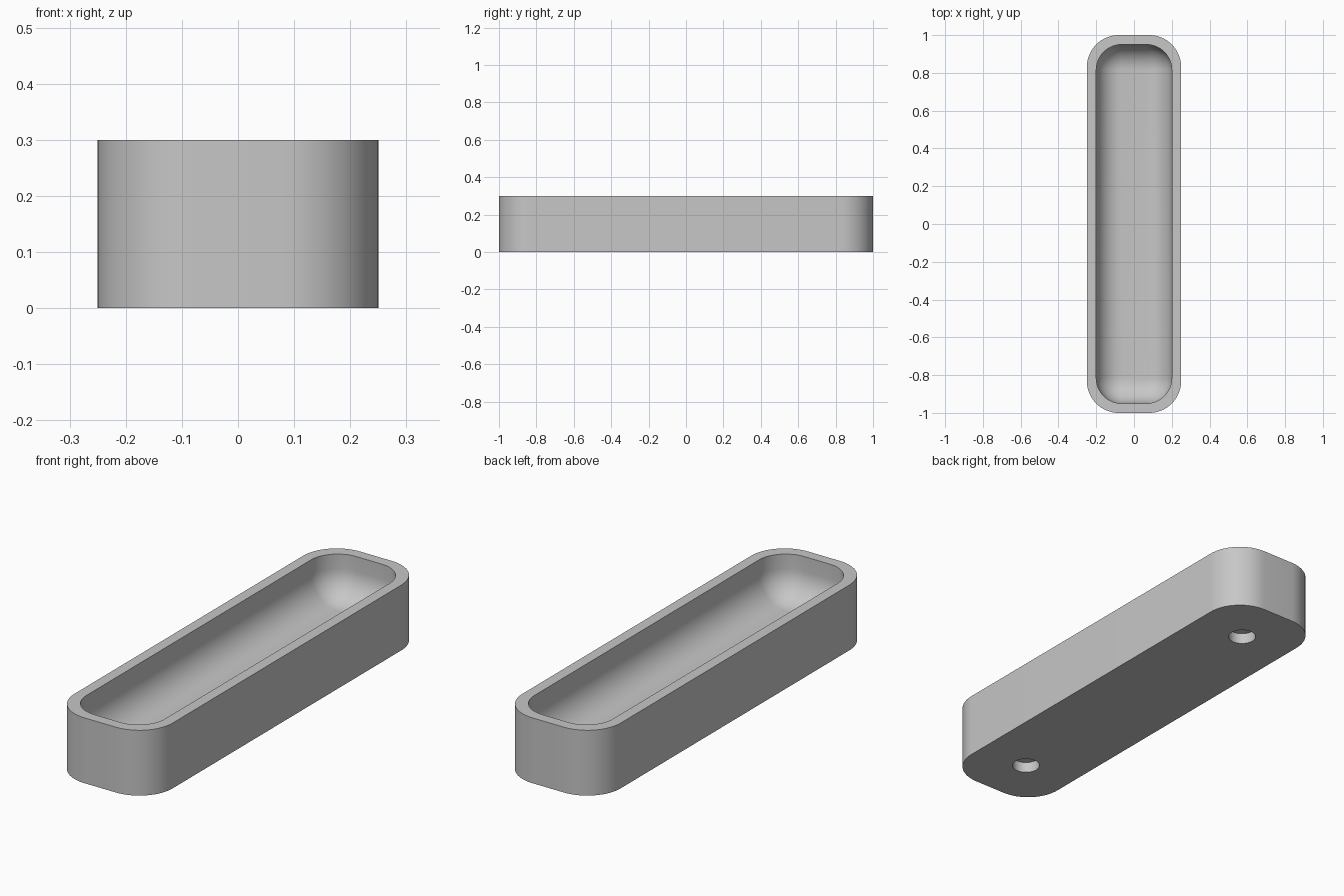
import bpy, bmesh, math

if "Cube" in bpy.data.objects:
    bpy.data.objects.remove(bpy.data.objects["Cube"])

HALF_X, HALF_Y, HEIGHT = 0.25, 1.0, 0.3
WALL, FLOOR = 0.05, 0.1
OUTER_R, INNER_R, FILLET_R = 0.17, 0.135, 0.133
HOLE_Y, HOLE_R, HOLE_DEPTH = 0.75, 0.06, 0.05
SEG = 16

grey = bpy.data.materials.new("grey")
grey.diffuse_color = (0.57, 0.57, 0.57, 1)
grey.use_nodes = True
grey.node_tree.nodes["Principled BSDF"].inputs["Base Color"].default_value = grey.diffuse_color


def ring(bm, inset, radius, z):
    """Rounded rectangle of vertices, inset from the outer walls."""
    cx, cy = HALF_X - inset - radius, HALF_Y - inset - radius
    verts = []
    for k, (sx, sy) in enumerate([(1, 1), (-1, 1), (-1, -1), (1, -1)]):
        for i in range(SEG + 1):
            a = (k + i / SEG) * math.pi / 2
            verts.append(bm.verts.new((sx * cx + radius * math.cos(a),
                                       sy * cy + radius * math.sin(a), z)))
    return verts


def bridge(bm, a, b):
    n = len(a)
    for i in range(n):
        j = (i + 1) % n
        bm.faces.new((a[i], a[j], b[j], b[i]))


# Tray: outer wall, flat rim, inner wall, rounded fillet, floor
bm = bmesh.new()
rings = [ring(bm, 0, OUTER_R, 0), ring(bm, 0, OUTER_R, HEIGHT),
         ring(bm, WALL, INNER_R, HEIGHT)]
for i in range(13):
    t = i / 12 * math.pi / 2
    inset = FILLET_R * (1 - math.cos(t))
    rings.append(ring(bm, WALL + inset, INNER_R - inset,
                      FLOOR + FILLET_R * (1 - math.sin(t))))
for a, b in zip(rings, rings[1:]):
    bridge(bm, a, b)
bm.faces.new(rings[0][::-1])
bm.faces.new(rings[-1])
bmesh.ops.recalc_face_normals(bm, faces=bm.faces)
mesh = bpy.data.meshes.new("tray")
bm.to_mesh(mesh)
bm.free()
tray = bpy.data.objects.new("tray", mesh)
bpy.context.collection.objects.link(tray)
mesh.materials.append(grey)

# Two blind round holes in the underside
for name, s in (("back", 1), ("front", -1)):
    bpy.ops.mesh.primitive_cylinder_add(vertices=32, radius=HOLE_R, depth=2 * HOLE_DEPTH,
                                        location=(0, s * HOLE_Y, 0))
    cutter = bpy.context.object
    cutter.name = name + "_hole_cutter"
    cutter.data.materials.append(grey)
    cut = tray.modifiers.new(name + "_hole", 'BOOLEAN')
    cut.operation, cut.solver, cut.object = 'DIFFERENCE', 'EXACT', cutter
    bpy.ops.object.select_all(action='DESELECT')
    tray.select_set(True)
    bpy.context.view_layer.objects.active = tray
    bpy.ops.object.modifier_apply(modifier=cut.name)
    bpy.data.objects.remove(cutter, do_unlink=True)

bpy.ops.object.shade_smooth_by_angle(angle=math.radians(30))
